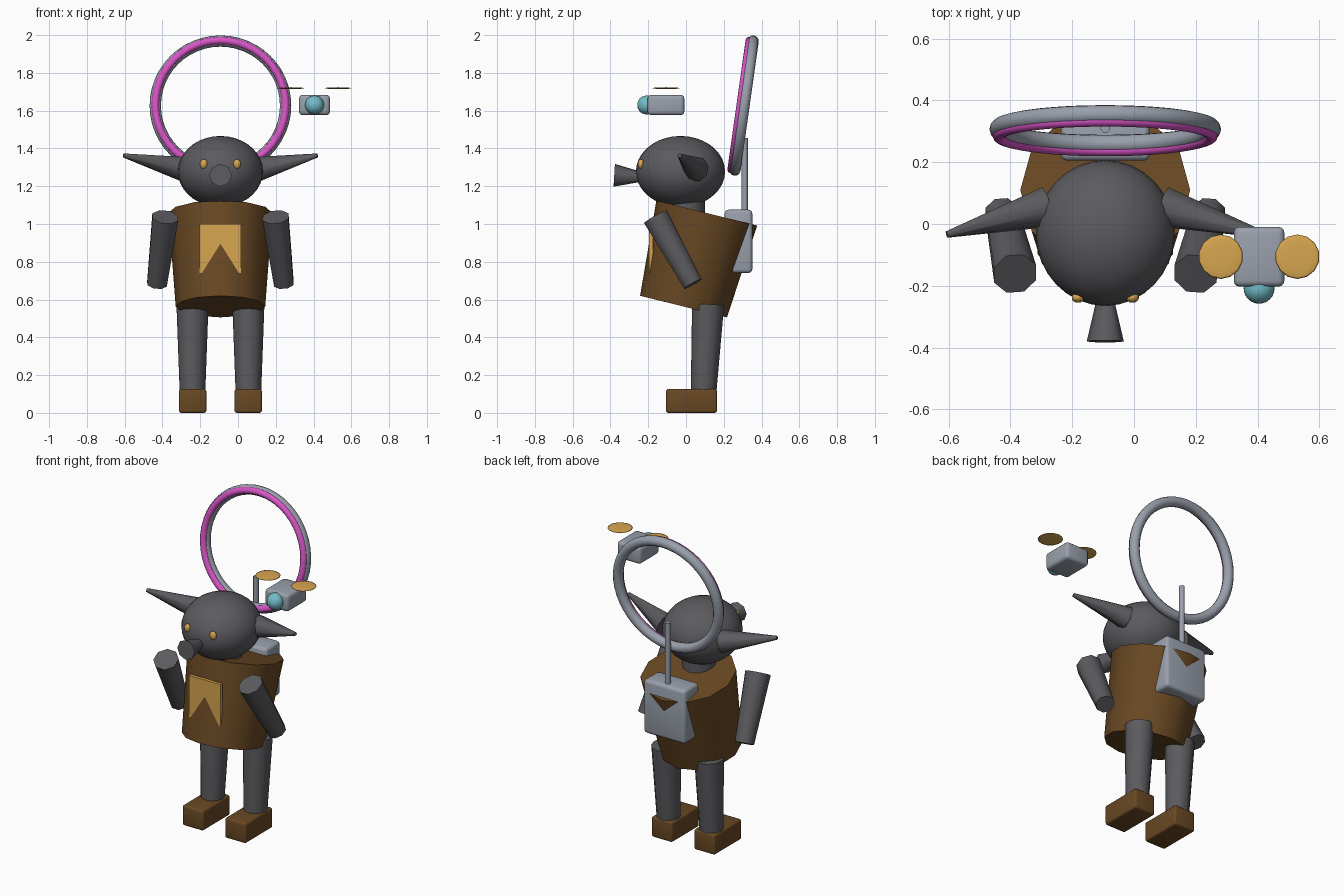
import bpy, bmesh
from math import radians, sin, cos, pi
from mathutils import Vector, Matrix

cube = bpy.data.objects.get("Cube")
if cube:
    bpy.data.objects.remove(cube, do_unlink=True)

CX = -0.093  # centre line of the figure


def material(name, rgb):
    m = bpy.data.materials.new(name)
    m.use_nodes = True
    m.diffuse_color = (*rgb, 1)
    m.node_tree.nodes["Principled BSDF"].inputs["Base Color"].default_value = (*rgb, 1)
    return m


dark = material("dark_grey", (0.105, 0.105, 0.115))
brown = material("brown", (0.14, 0.065, 0.017))
gold = material("gold", (0.68, 0.38, 0.08))
steel = material("steel_grey", (0.32, 0.35, 0.41))
teal = material("teal", (0.17, 0.50, 0.57))
pink = material("pink", (0.68, 0.09, 0.56))


def finish(name, bm, mat, angle=40):
    """Smooth the faces, keep steep edges sharp, and link the object."""
    bmesh.ops.recalc_face_normals(bm, faces=bm.faces[:])
    for f in bm.faces:
        f.smooth = True
    for e in bm.edges:
        e.smooth = e.calc_face_angle(0) < radians(angle)
    me = bpy.data.meshes.new(name)
    bm.to_mesh(me)
    bm.free()
    me.materials.append(mat)
    ob = bpy.data.objects.new(name, me)
    bpy.context.collection.objects.link(ob)
    return ob


def cone(name, start, end, r0, r1, sides, mat, angle=50):
    a, b = Vector(start), Vector(end)
    axis = b - a
    turn = Vector((0, 0, 1)).rotation_difference(axis).to_matrix().to_4x4()
    bm = bmesh.new()
    bmesh.ops.create_cone(bm, cap_ends=True, segments=sides, radius1=r0, radius2=r1,
                          depth=axis.length,
                          matrix=Matrix.Translation((a + b) / 2) @ turn)
    return finish(name, bm, mat, angle)


def ball(name, loc, radii, mat, u=24, v=14):
    bm = bmesh.new()
    bmesh.ops.create_uvsphere(bm, u_segments=u, v_segments=v, radius=1,
                              matrix=Matrix.Translation(loc) @ Matrix.Diagonal((*radii, 1)))
    return finish(name, bm, mat, 180)


def box(name, loc, size, mat, bevel=0.0):
    bm = bmesh.new()
    bmesh.ops.create_cube(bm, size=1,
                          matrix=Matrix.Translation(loc) @ Matrix.Diagonal((*size, 1)))
    if bevel:
        bmesh.ops.bevel(bm, geom=bm.edges[:], offset=bevel, segments=3,
                        profile=0.5, affect='EDGES')
    return finish(name, bm, mat)


def torus(name, loc, tilt, major, minor, mat, n=48, m=12):
    bm = bmesh.new()
    place = Matrix.Translation(loc) @ Matrix.Rotation(tilt, 4, 'X')
    rings = []
    for i in range(n):
        a = 2 * pi * i / n
        ring = []
        for j in range(m):
            b = 2 * pi * j / m
            r = major + minor * cos(b)
            ring.append(bm.verts.new(place @ Vector((r * cos(a), r * sin(a), minor * sin(b)))))
        rings.append(ring)
    for i in range(n):
        p, q = rings[i], rings[(i + 1) % n]
        for j in range(m):
            k = (j + 1) % m
            bm.faces.new((p[j], q[j], q[k], p[k]))
    return finish(name, bm, mat, 180)


# Torso: a tapered barrel leaning back, with a badge set into its front ridge
cone("torso", (CX, -0.013, 0.563), (CX, 0.110, 1.058), 0.237, 0.275, 12, brown)
box("chest_badge", (CX, -0.186, 0.87), (0.22, 0.02, 0.26), gold)

# Head, neck and snout
cone("neck", (CX, 0.0, 1.03), (CX, 0.0, 1.13), 0.1, 0.1, 12, dark)
ball("head", (CX, -0.029, 1.278), (0.225, 0.236, 0.188), dark, 32, 18)
cone("snout", (CX, -0.2, 1.247), (CX, -0.38, 1.258), 0.018, 0.06, 8, dark)

# Paired parts
for side, s in (("left", 1), ("right", -1)):
    def at(x, y, z):
        return (CX + s * x, y, z)

    cone(side + "_ear", at(0.19, 0.055, 1.29), at(0.513, -0.034, 1.363),
         0.068, 0.011, 8, dark)
    ball(side + "_eye", at(0.088, -0.238, 1.317), (0.021, 0.017, 0.026), gold, 14, 8)
    cone(side + "_arm", at(0.292, -0.161, 1.037), at(0.336, 0.037, 0.683),
         0.074, 0.056, 8, dark)
    cone(side + "_leg", at(0.148, 0.092, 0.09), at(0.148, 0.117, 0.575),
         0.067, 0.085, 12, dark)
    box(side + "_shoe", at(0.147, 0.029, 0.063), (0.145, 0.27, 0.126), brown, 0.012)

# Backpack with a mast and a tilted hoop
box("backpack", (CX, 0.278, 0.908), (0.288, 0.146, 0.335), steel, 0.02)
cone("mast", (CX, 0.311, 1.0), (CX, 0.311, 1.455), 0.016, 0.016, 12, steel)
tilt = radians(82)
hoop = Vector((CX, 0.307, 1.627))
front = Vector((0, -sin(tilt), cos(tilt)))
torus("hoop", hoop, tilt, 0.345, 0.03, steel)
torus("hoop_glow", hoop + front * 0.02, tilt, 0.345, 0.02, pink)

# Hovering drone with a lens and two thin rotors
box("drone_body", (0.405, -0.106, 1.63), (0.164, 0.194, 0.108), steel, 0.02)
ball("drone_lens", (0.405, -0.208, 1.63), (0.05, 0.05, 0.05), teal)
for side, x in (("right", 0.281), ("left", 0.529)):
    ball(side + "_rotor", (x, -0.106, 1.719), (0.072, 0.072, 0.005), gold, 14, 8)
